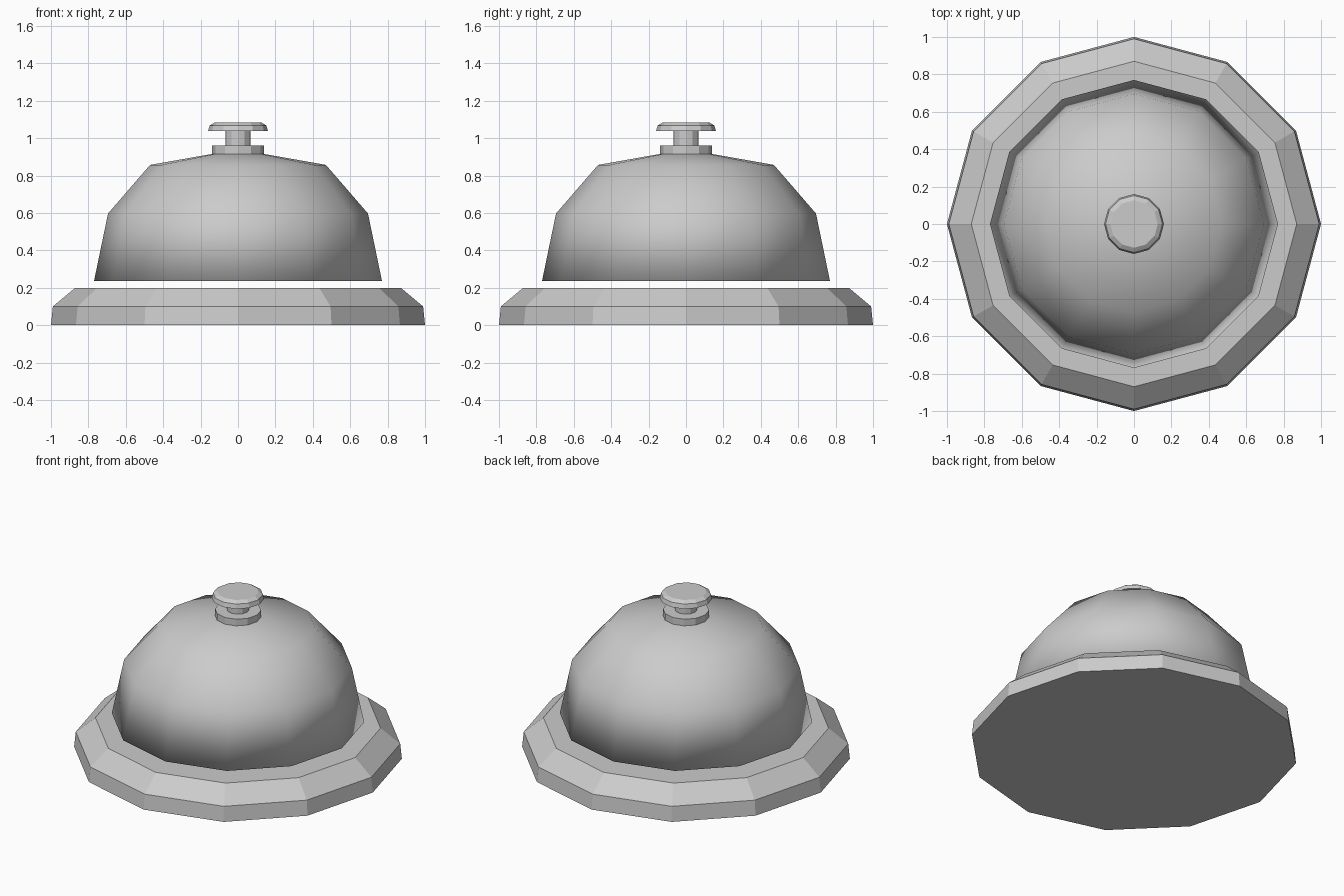
import bpy, bmesh
from math import cos, sin, pi

if "Cube" in bpy.data.objects:
    bpy.data.objects.remove(bpy.data.objects["Cube"])

SIDES = 12


def lathe(name, profile, smooth=False):
    """Turn a (radius, z) profile, listed bottom to top, into a closed 12-sided solid."""
    bm = bmesh.new()
    rings = []
    for r, z in profile:
        if r == 0:
            rings.append([bm.verts.new((0, 0, z))])
        else:
            rings.append([bm.verts.new((r * cos(2 * pi * i / SIDES),
                                        r * sin(2 * pi * i / SIDES), z))
                          for i in range(SIDES)])
    for low, high in zip(rings, rings[1:]):
        for i in range(SIDES):
            j = (i + 1) % SIDES
            if len(high) == 1:
                bm.faces.new((low[i], low[j], high[0]))
            else:
                bm.faces.new((low[i], low[j], high[j], high[i]))
    bm.faces.new(rings[0][::-1])
    if len(rings[-1]) > 1:
        bm.faces.new(rings[-1])
    for f in bm.faces:
        f.smooth = smooth
    mesh = bpy.data.meshes.new(name)
    bm.to_mesh(mesh)
    bm.free()
    obj = bpy.data.objects.new(name, mesh)
    bpy.context.collection.objects.link(obj)
    return obj


# Foot plate with chamfered rim
lathe("base", [(1.0, 0), (0.99, 0.1), (0.87, 0.2)])

# Smooth bell dome floating just above the base
lathe("bell_dome", [(0.77, 0.235), (0.695, 0.597), (0.47, 0.857), (0, 0.94)], smooth=True)

# Collar, stem and push button
lathe("collar", [(0.14, 0.91), (0.14, 0.96)])
lathe("stem", [(0.067, 0.95), (0.067, 1.045)])
lathe("button", [(0.16, 1.038), (0.152, 1.067), (0.127, 1.083)])
